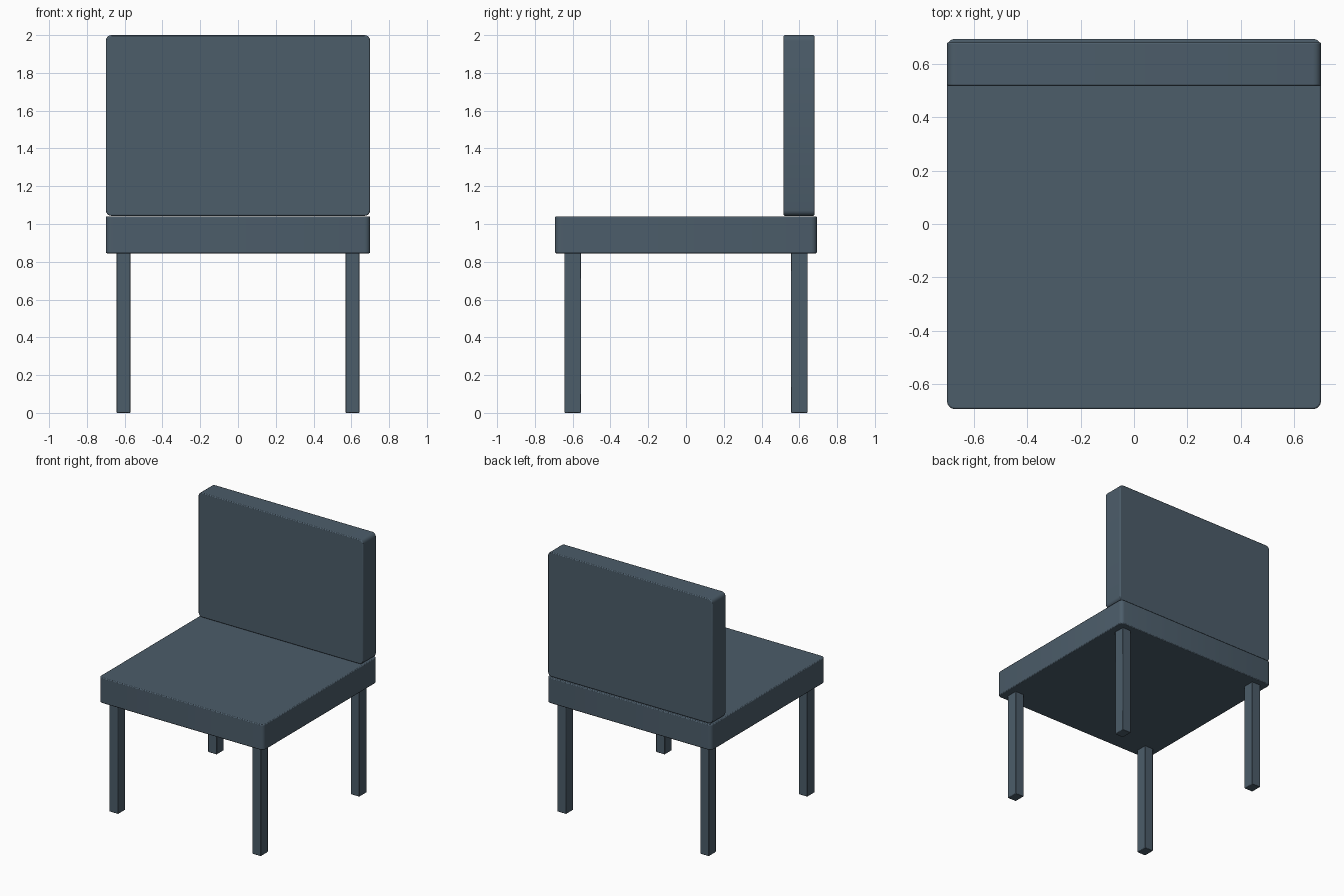
import bpy
import bmesh
from mathutils import Vector

cube = bpy.data.objects.get("Cube")
if cube:
    bpy.data.objects.remove(cube, do_unlink=True)

# Single slate upholstery colour
slate = bpy.data.materials.new("slate_blue_grey")
slate.use_nodes = True
colour = (0.072, 0.109, 0.144, 1.0)
slate.diffuse_color = colour
slate.node_tree.nodes["Principled BSDF"].inputs["Base Color"].default_value = colour


def rounded_box(name, low, high, axis=2, radius=0.0, edge=0.006):
    """Box whose edges along one axis are rounded, with a fine bevel elsewhere."""
    low, high = Vector(low), Vector(high)
    centre, size = (low + high) / 2, high - low
    bm = bmesh.new()
    bmesh.ops.create_cube(bm, size=1)
    bmesh.ops.scale(bm, vec=size, verts=bm.verts)
    if radius:
        along = [e for e in bm.edges
                 if abs((e.verts[0].co - e.verts[1].co)[axis]) > size[axis] / 2]
        bmesh.ops.bevel(bm, geom=along, offset=radius, segments=4,
                        profile=0.5, affect='EDGES')
    mesh = bpy.data.meshes.new(name)
    bm.to_mesh(mesh)
    bm.free()
    mesh.materials.append(slate)
    obj = bpy.data.objects.new(name, mesh)
    obj.location = centre
    bpy.context.collection.objects.link(obj)
    bevel = obj.modifiers.new("soft_edges", 'BEVEL')
    bevel.width = edge
    bevel.segments = 2
    bevel.limit_method = 'ANGLE'
    bpy.ops.object.select_all(action='DESELECT')
    obj.select_set(True)
    bpy.context.view_layer.objects.active = obj
    bpy.ops.object.shade_smooth_by_angle()
    return obj


# Cushions: seat rounded in plan, back rounded in elevation
rounded_box("seat", (-0.7, -0.693, 0.845), (0.7, 0.693, 1.041), axis=2, radius=0.03)
rounded_box("backrest", (-0.7, 0.517, 1.043), (0.7, 0.68, 2.0), axis=1, radius=0.03)

# Four straight legs
for side, sx in (("left", 1), ("right", -1)):
    for end, sy in (("front", -1), ("back", 1)):
        x, y = sx * 0.607, sy * 0.599
        rounded_box(f"{end}_{side}_leg", (x - 0.037, y - 0.044, 0),
                    (x + 0.037, y + 0.044, 0.85), edge=0.004)
